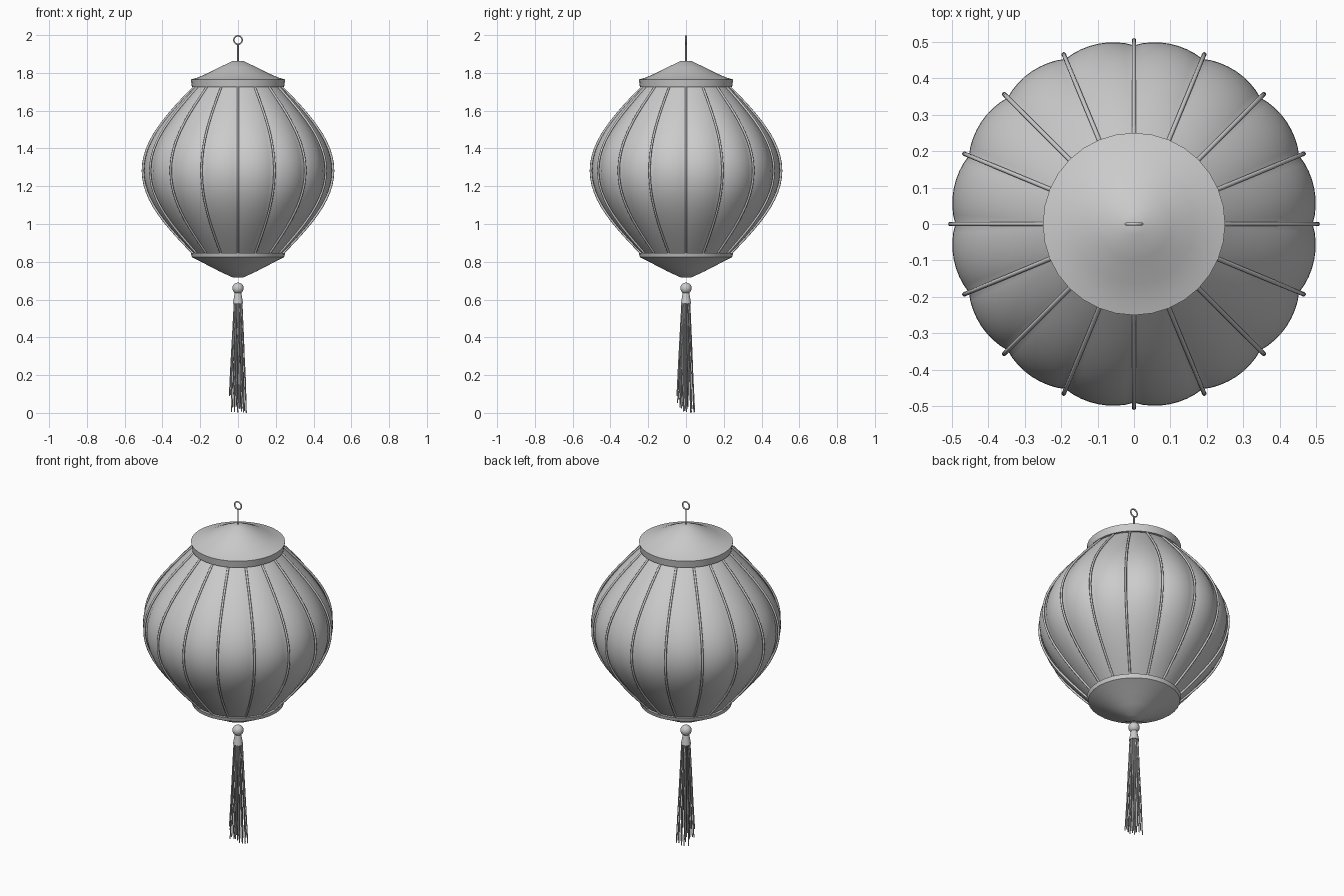
import bpy, bmesh, math, random
from mathutils import Vector

if "Cube" in bpy.data.objects:
    bpy.data.objects.remove(bpy.data.objects["Cube"])

random.seed(4)
RIBS = 16
Z0, Z1 = 0.83, 1.735          # ends of the paper shade

grey = bpy.data.materials.new("plain grey")
grey.diffuse_color = (0.6, 0.6, 0.6, 1)
grey.use_nodes = True
grey.node_tree.nodes["Principled BSDF"].inputs["Base Color"].default_value = grey.diffuse_color


def finish(bm, name, angle=35):
    bmesh.ops.remove_doubles(bm, verts=bm.verts, dist=1e-5)
    bmesh.ops.recalc_face_normals(bm, faces=bm.faces)
    me = bpy.data.meshes.new(name)
    bm.to_mesh(me)
    bm.free()
    ob = bpy.data.objects.new(name, me)
    bpy.context.collection.objects.link(ob)
    me.materials.append(grey)
    bpy.ops.object.select_all(action='DESELECT')
    ob.select_set(True)
    bpy.context.view_layer.objects.active = ob
    bpy.ops.object.shade_smooth_by_angle(angle=math.radians(angle))
    return ob


def lathe(name, profile, segs=32, angle=35):
    """Spin (radius, z) points around the z axis."""
    bm = bmesh.new()
    vs = [bm.verts.new((r, 0, z)) for r, z in profile]
    es = [bm.edges.new(p) for p in zip(vs, vs[1:])]
    bmesh.ops.spin(bm, geom=vs + es, cent=(0, 0, 0), axis=(0, 0, 1),
                   angle=2 * math.pi, steps=segs)
    return finish(bm, name, angle)


def tubes(name, paths, radius, sides):
    """Sweep a round section along each path, all in one object."""
    bm = bmesh.new()
    for path in paths:
        pts = [Vector(p) for p in path]
        rings = []
        for i, p in enumerate(pts):
            t = (pts[min(i + 1, len(pts) - 1)] - pts[max(i - 1, 0)]).normalized()
            side = Vector((-p.y, p.x, 0))
            side = side.normalized() if side.length > 1e-4 else Vector((1, 0, 0))
            side = (side - t * side.dot(t)).normalized()
            up = t.cross(side)
            rings.append([bm.verts.new(p + radius * (side * math.cos(a) + up * math.sin(a)))
                          for a in (2 * math.pi * k / sides for k in range(sides))])
        for a, b in zip(rings, rings[1:]):
            for k in range(sides):
                j = (k + 1) % sides
                bm.faces.new((a[k], a[j], b[j], b[k]))
        bm.faces.new(rings[0])
        bm.faces.new(rings[-1])
    return finish(bm, name, 60)


def shade_radius(t):
    return 0.22 + 0.27 * math.sin(math.pi * t)


# Paper shade: sixteen puffed panels
bm = bmesh.new()
ROWS, COLS = 32, RIBS * 8
grid = []
for i in range(ROWS + 1):
    t = i / ROWS
    row = []
    for j in range(COLS):
        a = 2 * math.pi * j / COLS
        puff = 0.014 * math.sin(math.pi * t) * abs(math.sin(a * RIBS / 2)) ** 0.8
        r = shade_radius(t) + puff
        row.append(bm.verts.new((r * math.cos(a), r * math.sin(a), Z0 + (Z1 - Z0) * t)))
    grid.append(row)
for a, b in zip(grid, grid[1:]):
    for j in range(COLS):
        k = (j + 1) % COLS
        bm.faces.new((a[j], a[k], b[k], b[j]))
finish(bm, "paper_shade", 60)

# Ribs in the seams between panels
paths = []
for n in range(RIBS):
    a = 2 * math.pi * n / RIBS
    path = []
    for i in range(25):
        t = i / 24
        r = shade_radius(t) + 0.003 + 0.011 * math.sin(math.pi * t)
        path.append((r * math.cos(a), r * math.sin(a), Z0 + (Z1 - Z0) * t))
    paths.append(path)
tubes("ribs", paths, 0.006, 8)

# Top and bottom caps
lathe("top_cap", [(0, 1.724), (0.244, 1.724), (0.25, 1.765), (0.212, 1.776),
                  (0.165, 1.796), (0.1, 1.829), (0.03, 1.862), (0, 1.864)])
lathe("bottom_cap", [(0, 0.846), (0.25, 0.846), (0.244, 0.824), (0.212, 0.808),
                     (0.165, 0.784), (0.1, 0.75), (0.03, 0.718), (0, 0.716)])

# Hanging rod and ring
tubes("hanging_rod", [[(0, 0, 1.85), (0, 0, 1.953)]], 0.004, 8)
bpy.ops.mesh.primitive_torus_add(major_radius=0.022, minor_radius=0.004,
                                 major_segments=24, minor_segments=8,
                                 location=(0, 0, 1.974), rotation=(math.pi / 2, 0, 0))
ring = bpy.context.object
ring.name = "hanging_ring"
ring.data.materials.append(grey)
bpy.ops.object.shade_smooth()

# Tassel bead and collar
lathe("tassel_bead", [(0.03 * math.sin(math.pi * k / 10), 0.66 + 0.03 * math.cos(math.pi * k / 10))
                      for k in range(11)], 20)
lathe("tassel_collar", [(0, 0.64), (0.016, 0.64), (0.021, 0.615), (0.027, 0.58), (0, 0.58)], 16)

# Tassel strands, fanning out and ending at uneven heights
strands = []
for n in range(30):
    a = n * 2.39996
    s = math.sqrt((n + 0.5) / 30)
    end = 0.0 if n == 29 else random.uniform(0.0, 0.1)
    path = []
    for f in (0, 0.35, 0.7, 1):
        r = s * (0.023 + 0.029 * f)
        b = a + random.uniform(-0.08, 0.08)
        path.append((r * math.cos(b), r * math.sin(b), 0.59 + (end - 0.59) * f))
    strands.append(path)
tubes("tassel_strands", strands, 0.003, 5)
